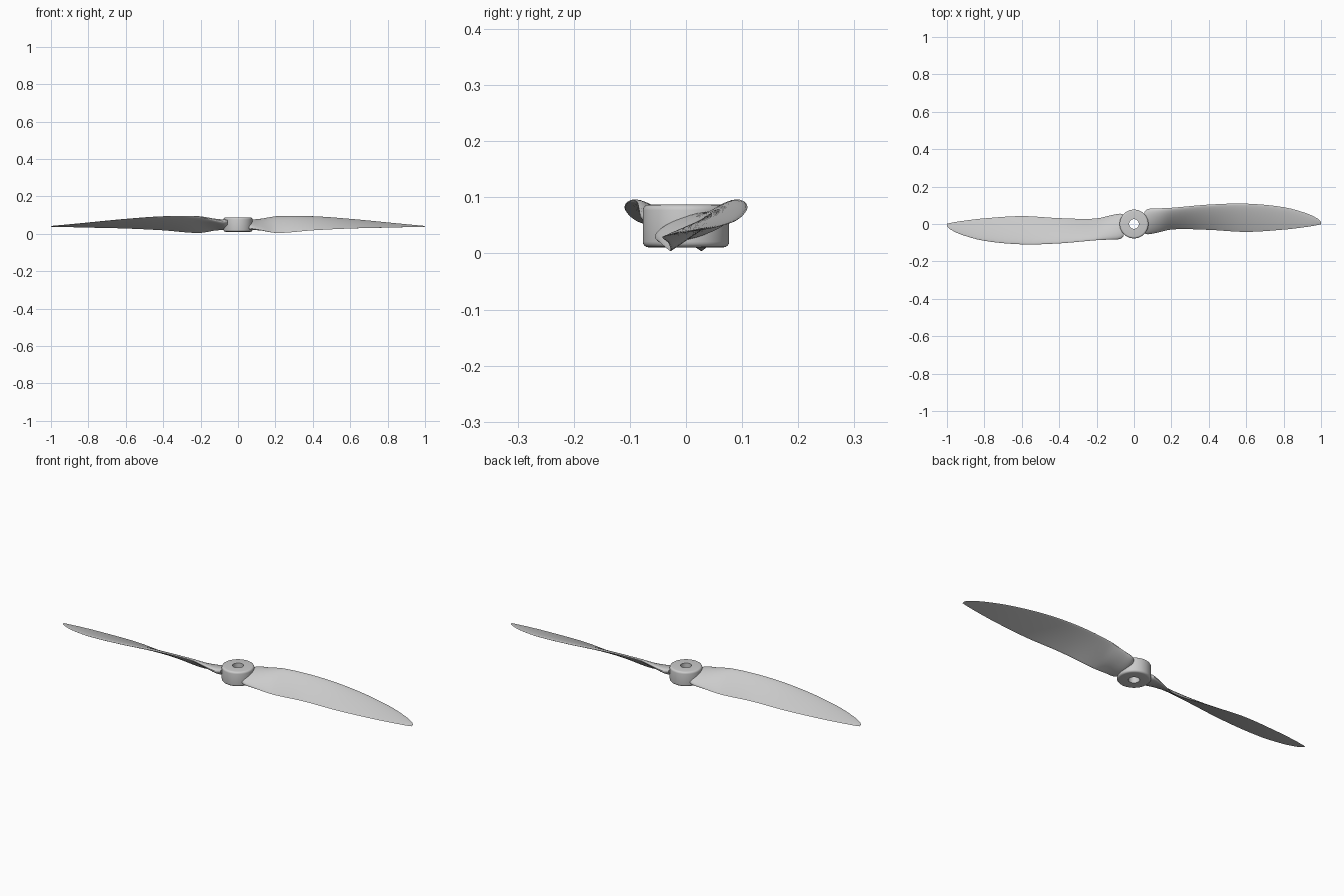
import bpy, bmesh, math
from mathutils import Vector

cube = bpy.data.objects.get("Cube")
if cube:
    bpy.data.objects.remove(cube)

grey = bpy.data.materials.new("light grey")
grey.use_nodes = True
grey.diffuse_color = (0.6, 0.6, 0.6, 1)
grey.node_tree.nodes["Principled BSDF"].inputs["Base Color"].default_value = (0.6, 0.6, 0.6, 1)


def finish(name, bm, angle):
    bmesh.ops.recalc_face_normals(bm, faces=bm.faces)
    mesh = bpy.data.meshes.new(name)
    bm.to_mesh(mesh)
    bm.free()
    mesh.materials.append(grey)
    obj = bpy.data.objects.new(name, mesh)
    bpy.context.collection.objects.link(obj)
    bpy.ops.object.select_all(action='DESELECT')
    obj.select_set(True)
    bpy.context.view_layer.objects.active = obj
    bpy.ops.object.shade_smooth_by_angle(angle=math.radians(angle))
    return obj


# Hub: a lathed ring with rounded outer rims and a shaft hole
def hub():
    r, hole, low, high, b = 0.077, 0.026, 0.011, 0.087, 0.01
    profile = [(hole, low)]
    for cz, start in ((low + b, -90), (high - b, 0)):
        for i in range(5):
            a = math.radians(start + i * 22.5)
            profile.append((r - b + b * math.cos(a), cz + b * math.sin(a)))
    profile.append((hole, high))
    bm = bmesh.new()
    n, seg = len(profile), 64
    rings = [[bm.verts.new((p * math.cos(t), p * math.sin(t), z)) for p, z in profile]
             for t in (2 * math.pi * k / seg for k in range(seg))]
    for k in range(seg):
        p, q = rings[k], rings[(k + 1) % seg]
        for i in range(n):
            j = (i + 1) % n
            bm.faces.new((p[i], q[i], q[j], p[j]))
    finish("hub", bm, 35)


# Blade stations: x, trailing edge y z, leading edge y z, thickness
STATIONS = [
    (0.055, -0.050, 0.032, 0.066, 0.066, 0.036),
    (0.075, -0.055, 0.028, 0.080, 0.068, 0.042),
    (0.12, -0.047, 0.020, 0.083, 0.075, 0.038),
    (0.21, -0.028, 0.004, 0.088, 0.092, 0.030),
    (0.40, -0.031, 0.018, 0.104, 0.092, 0.023),
    (0.60, -0.042, 0.028, 0.109, 0.078, 0.019),
    (0.80, -0.030, 0.033, 0.090, 0.059, 0.013),
    (0.92, -0.016, 0.036, 0.058, 0.048, 0.008),
    (0.98, -0.006, 0.037, 0.030, 0.043, 0.005),
    (1.00, -0.002, 0.038, 0.012, 0.041, 0.003),
]


def spline(rows, steps):
    # Non-uniform smooth interpolation in x with finite-difference slopes
    def slope(i, c):
        a, b = rows[max(i - 1, 0)], rows[min(i + 1, len(rows) - 1)]
        return (b[c] - a[c]) / (b[0] - a[0])
    out = []
    for i in range(len(rows) - 1):
        p, q = rows[i], rows[i + 1]
        h = q[0] - p[0]
        for s in range(steps):
            t = s / steps
            row = [p[0] + h * t]
            for c in range(1, len(p)):
                row.append((2*t**3 - 3*t**2 + 1) * p[c] + (t**3 - 2*t*t + t) * h * slope(i, c)
                           + (3*t*t - 2*t**3) * q[c] + (t**3 - t*t) * h * slope(i + 1, c))
            out.append(row)
    out.append(list(rows[-1]))
    return out


# Cambered section: round nose, full upper side, nearly flat lower side
def section(row, sign, count=14):
    x, ty, tz, ly, lz, thick = row
    nose, tail = Vector((ly, lz)), Vector((ty, tz))
    chord = tail - nose
    up = Vector((chord.y, -chord.x)).normalized()
    blend = max(0.0, min(1.0, (0.2 - x) / 0.13))
    points = []
    for k in range(2 * count):
        a = math.pi * k / count
        u = (1 - math.cos(a)) / 2
        oval = abs(math.sin(a)) / 2
        foil = 1.3 * math.sqrt(u) * (1 - u) ** 0.9 + 0.04
        if k <= count:
            h = 0.8 * foil * (1 - blend) + oval * blend
        else:
            h = -0.2 * foil * (1 - blend) - oval * blend
        p = nose + chord * u + up * h * thick
        points.append((sign * x, sign * p.x, p.y))
    return points


def blade(name, sign):
    bm = bmesh.new()
    rings = [[bm.verts.new(p) for p in section(row, sign)] for row in spline(STATIONS, 6)]
    n = len(rings[0])
    for p, q in zip(rings, rings[1:]):
        for i in range(n):
            j = (i + 1) % n
            bm.faces.new((p[i], p[j], q[j], q[i]))
    bm.faces.new(rings[0])
    bm.faces.new(rings[-1])
    finish(name, bm, 40)


hub()
blade("left_blade", 1)
blade("right_blade", -1)
